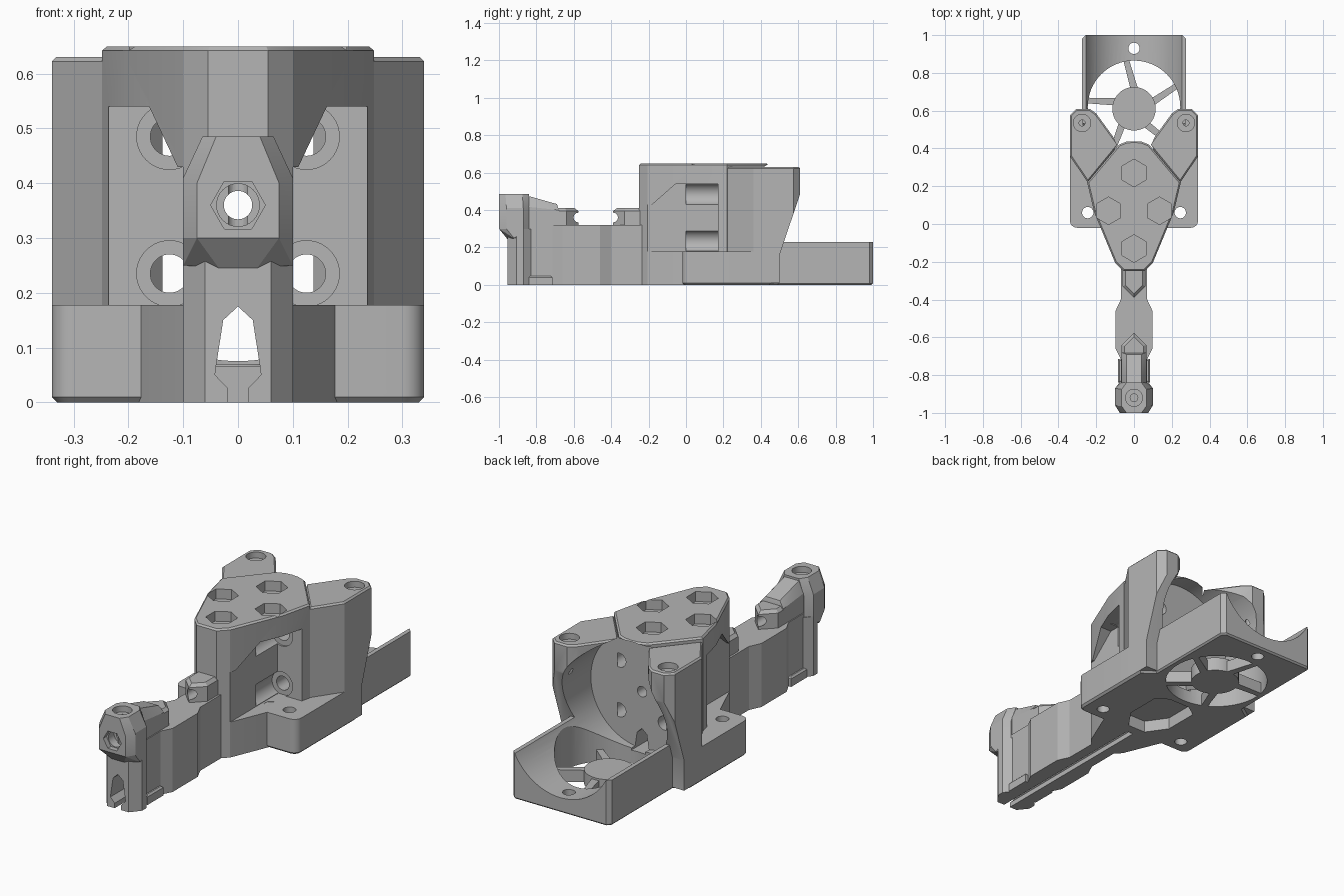
import bpy, bmesh, math
from mathutils import Vector

old = bpy.data.objects.get("Cube")
if old:
    bpy.data.objects.remove(old, do_unlink=True)

grey = bpy.data.materials.new("plain grey")
grey.use_nodes = True
colour = (0.46, 0.46, 0.46, 1)
grey.diffuse_color = colour
grey.node_tree.nodes["Principled BSDF"].inputs["Base Color"].default_value = colour

PLACE = {"x": lambda a, b, t: (t, a, b),
         "y": lambda a, b, t: (a, t, b),
         "z": lambda a, b, t: (a, b, t)}


def finish(bm, name):
    bmesh.ops.recalc_face_normals(bm, faces=bm.faces)
    mesh = bpy.data.meshes.new(name)
    bm.to_mesh(mesh)
    bm.free()
    mesh.materials.append(grey)
    obj = bpy.data.objects.new(name, mesh)
    bpy.context.collection.objects.link(obj)
    return obj


def prism(name, pts, lo, hi, axis="z", chamfer_lo=0, chamfer_hi=0):
    """Extrude a flat outline along an axis, with optional chamfered ends."""
    bm = bmesh.new()
    place = PLACE[axis]
    low = [bm.verts.new(place(a, b, lo)) for a, b in pts]
    high = [bm.verts.new(place(a, b, hi)) for a, b in pts]
    caps = [bm.faces.new(low), bm.faces.new(high)]
    n = len(pts)
    for i in range(n):
        j = (i + 1) % n
        bm.faces.new((low[i], low[j], high[j], high[i]))
    bmesh.ops.recalc_face_normals(bm, faces=bm.faces)
    for cap, size in zip(caps, (chamfer_lo, chamfer_hi)):
        if size:
            bmesh.ops.bevel(bm, geom=list(cap.edges), offset=size,
                            segments=1, affect="EDGES")
    return finish(bm, name)


def hull(name, points):
    """Convex solid around mirrored points."""
    bm = bmesh.new()
    for x, y, z in points:
        for side in (1, -1):
            bm.verts.new((side * x, y, z))
    bmesh.ops.remove_doubles(bm, verts=bm.verts, dist=1e-5)
    bmesh.ops.convex_hull(bm, input=bm.verts)
    bmesh.ops.dissolve_limit(bm, angle_limit=0.01, verts=bm.verts, edges=bm.edges)
    return finish(bm, name)


def mirrored(pts):
    return pts + [(-x, y) for x, y in reversed(pts) if x > 1e-6]


def flip(pts):
    return [(-x, y) for x, y in pts]


def ring(cx, cy, r, n=40, turn=0):
    return [(cx + r * math.cos(turn + math.tau * i / n),
             cy + r * math.sin(turn + math.tau * i / n)) for i in range(n)]


def cut(targets, pts, lo, hi, axis="z"):
    """Subtract a prism from each target, then discard the cutter."""
    cutter = prism("cutter", pts, lo, hi, axis)
    cutter.hide_render = True
    for obj in targets:
        mod = obj.modifiers.new("cut", "BOOLEAN")
        mod.operation = "DIFFERENCE"
        mod.solver = "EXACT"
        mod.object = cutter
        bpy.context.view_layer.objects.active = obj
        bpy.ops.object.modifier_apply(modifier=mod.name)
    bpy.data.objects.remove(cutter, do_unlink=True)


# Central body: tall bolt block that also forms the motor wall
body_plan = [(.055, -.25), (.10, -.205), (.21, .06), (.248, .22), (.08, .42), (.04, .436), (0, .44)]
body = prism("bolt_block", mirrored(body_plan), 0, .65, chamfer_hi=.008)

# Base pad with rounded front corners
corner = [(.30 + .04 * math.sin(a), .02 - .04 * math.cos(a))
          for a in (i * math.pi / 12 for i in range(7))]
base = prism("base_pad", mirrored(corner + [(.34, .45), (.27, .50)]), 0, .178, chamfer_lo=.01)

# Tail tray and the two rear lugs
tail = prism("tail_tray", mirrored([(.275, .4), (.275, .98), (.255, 1)]), 0, .23, chamfer_lo=.008)
lug_plan = [(.34, .36), (.245, .22), (.08, .42), (.20, .585), (.235, .61), (.305, .61), (.34, .575)]
lugs = [prism("left_lug", lug_plan, .01, .63, chamfer_hi=.008),
        prism("right_lug", flip(lug_plan), .01, .63, chamfer_hi=.008)]
slope = [(.5, -.1), (.5, .16), (.615, .5), (.8, .5), (.8, -.1)]
cut(lugs, slope, -.5, .5, "x")

# Arm reaching forward, with the two pointed guides on top
arm = prism("arm", mirrored([(.07, -.87), (.07, -.715), (.098, -.66), (.098, -.46),
                             (.07, -.40), (.07, -.2)]), 0, .32)
rear_guide = prism("rear_guide", mirrored([(.06, -.2), (.06, -.33), (0, -.39)]),
                   .3, .41, chamfer_hi=.015)
front_guide = prism("front_guide", mirrored([(.065, -.86), (.065, -.64), (0, -.575)]),
                    .3, .41, chamfer_hi=.015)
ramp = hull("guide_ramp", [(.065, -.87, .3), (.065, -.68, .3), (.065, -.68, .4),
                           (.065, -.87, .42), (.04, -.69, .432), (.04, -.83, .432),
                           (.04, -.86, .48)])
foot = prism("arm_foot", mirrored([(.085, -.84), (.085, -.715)]), 0, .048, chamfer_hi=.008)

# Head with its forked leg
head = hull("head", [(.035, -.955, .245), (.1, -.92, .25), (.07, -.84, .25),
                     (.075, -1, .30), (.1, -.96, .30), (.1, -.87, .28), (.07, -.84, .3),
                     (.075, -1, .40), (.1, -.96, .41), (.1, -.87, .41), (.07, -.84, .4),
                     (.04, -1, .485), (.065, -.965, .485), (.065, -.875, .485), (.04, -.84, .485)])
leg = prism("forked_leg", mirrored([(.06, -.955), (.1, -.905), (.1, -.87), (.07, -.83)]), 0, .3)

# Side windows beneath the top of the bolt block
window = [(-.3, .178), (.17, .178), (.17, .54), (-.055, .54), (-.18, .43), (-.3, .43)]
for lo, hi in ((.1, .5), (-.5, -.1)):
    cut([body], window, lo, hi, "x")

# Motor bed, fan opening and floor pocket
rear = [body, base, tail] + lugs
cut(rear, ring(0, .36, .285, 72), .35, 1.2, "y")
cut(rear, ring(0, .62, .245, 64), -.2, .3)
cut([body, base], mirrored([(.05, .02), (.12, .12), (.12, .30), (.06, .34)]), -.1, .06)

# Motor screws: access bores and through holes
for x in (-.125, .125):
    for z in (.235, .485):
        cut([body], ring(x, z, .06), 0, .178, "y")
        cut([body], ring(x, z, .035), .1, .5, "y")

# Feed bore along the whole length, with its hexagonal mouth
bored = [head, ramp, front_guide, rear_guide, body]
cut(bored, ring(0, .36, .026, 32), -1.1, .6, "y")
cut([head], ring(0, .36, .05, 6), -1.1, -.975, "y")
cut([head], ring(0, .36, .039, 32), -1.1, -.93, "y")

# Keyhole slot under the arm and its tunnel through the base
keyhole = mirrored([(.018, -.1), (.018, .025), (.042, .05), (.04, .066), (.027, .15), (0, .175)])
tunnel = mirrored([(.04, .066), (.027, .15), (0, .175)])
cut([leg, arm, foot, body], keyhole, -1.1, -.03, "y")
cut([body, base, tail], tunnel, -.1, .5, "y")

# Vertical holes: nut pockets, base screws, lugs, tail and head
for x, y in ((0, .27), (-.135, .07), (.135, .07), (0, -.13)):
    cut([body], ring(x, y, .073, 6, math.pi / 6), .60, .8)
for x in (-.245, -.14, .245, .14):
    cut([base], ring(x, .06, .03, 28), -.1, .3)
for lug, x in zip(lugs, (.275, -.275)):
    cut([lug], ring(x, .535, .046), .60, .8)
    cut([lug], ring(x, .535, .016, 20), .45, .8)
cut([tail], ring(0, .93, .03, 28), -.1, .3)
cut([head], ring(0, -.92, .045), .455, .6)
cut([head], ring(0, -.92, .02, 24), .3, .6)

# Fan hub and slanted spokes
prism("fan_hub", ring(0, .61, .115, 48), 0, .07)
for i in range(5):
    a = math.radians(97 + 72 * i)
    out = Vector((math.cos(a), math.sin(a)))
    side = Vector((-out.y, out.x))
    hub = Vector((0, .615))
    outline = [hub + out * r + side * s for r, s in
               ((.09, -.035), (.255, -.005), (.255, .025), (.09, .005))]
    prism("fan_spoke_%d" % (i + 1), [tuple(p) for p in outline], 0, .06)

# Smooth round surfaces, keep edges crisp
for obj in bpy.context.scene.objects:
    obj.select_set(obj.type == "MESH")
bpy.context.view_layer.objects.active = body
bpy.ops.object.shade_smooth_by_angle(angle=math.radians(20))
